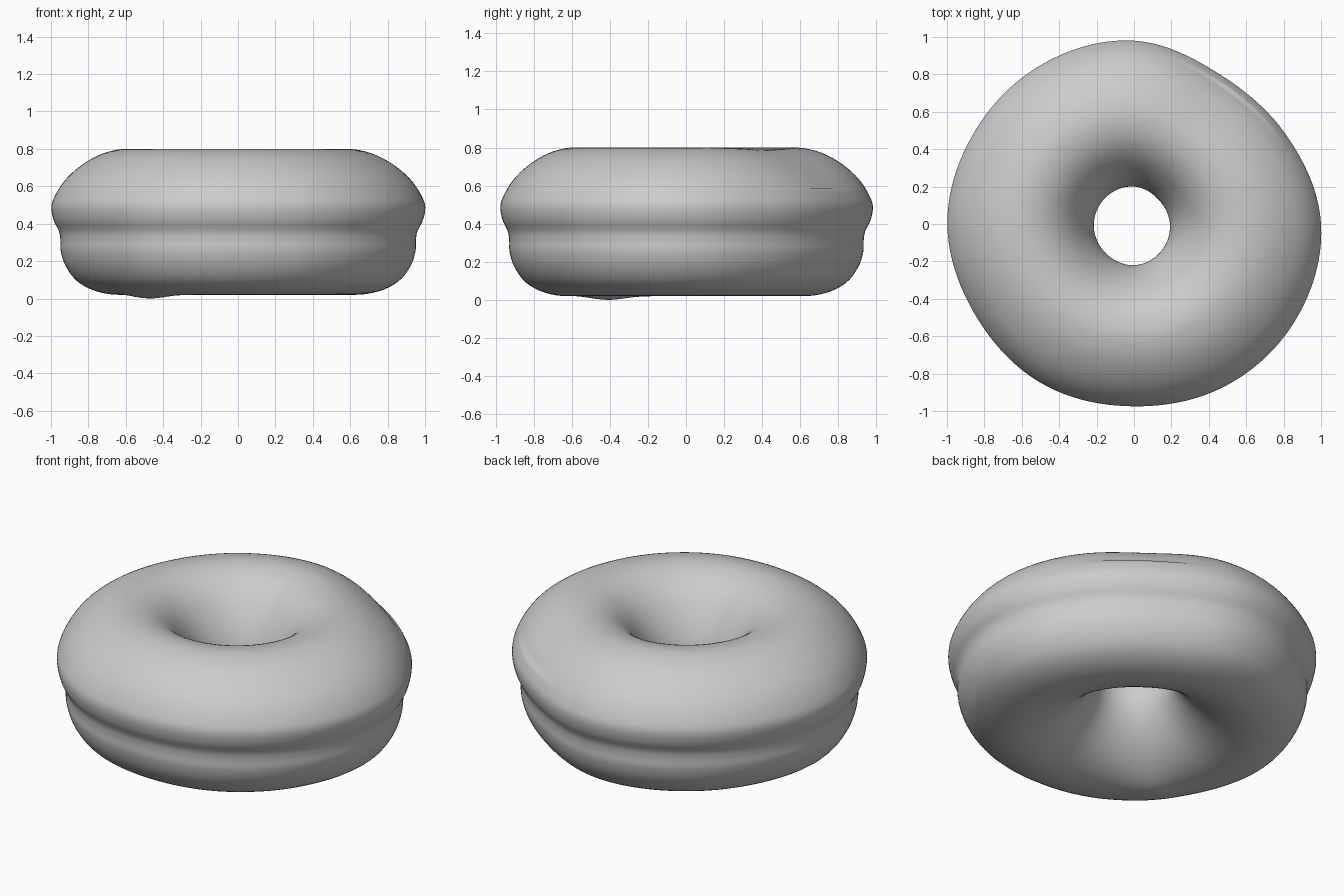
import bpy, bmesh, math

if "Cube" in bpy.data.objects:
    bpy.data.objects.remove(bpy.data.objects["Cube"])

# closed cross-section: (t, z), t = 0 at the hole wall, 1 at the outer rim
PROFILE = [(1.0, .49), (.985, .42), (.948, .36), (.938, .31), (.935, .25), (.90, .17),
           (.82, .09), (.69, .038), (.53, .02), (.37, .045), (.22, .11), (.09, .21),
           (.015, .31), (0, .39), (.02, .48), (.085, .59), (.19, .70), (.32, .772),
           (.47, .80), (.61, .785), (.73, .745), (.84, .685), (.92, .62), (.975, .55)]
# outer radius every 30 degrees, and hole radius every 45 degrees
OUTER = [1.0, .943, .922, .98, .985, .985, .998, .978, .985, .975, .995, 1.005]
HOLE = [.192, .185, .20, .207, .215, .217, .22, .205]


def spline(vals, u):
    """Periodic Catmull-Rom, u in 0..1."""
    n = len(vals)
    i = int(u * n)
    f = u * n - i
    a, b, c, d = (vals[(i + k) % n] for k in (-1, 0, 1, 2))
    return b + .5 * f * (c - a + f * (2*a - 5*b + 4*c - d + f * (3*(b - c) + d - a)))


SEG, RING = 128, 96
ts, zs = [p[0] for p in PROFILE], [p[1] for p in PROFILE]
bm = bmesh.new()
rows = []
for i in range(SEG):
    u = i / SEG
    ang = 2 * math.pi * u
    ro, ri = spline(OUTER, u), spline(HOLE, u)
    row = []
    for j in range(RING):
        t, z = spline(ts, j / RING), spline(zs, j / RING)
        r = ri + t * (ro - ri)
        x, y = r * math.cos(ang), r * math.sin(ang)
        # small lump on the underside, slight dip at the back of the top
        if z < .2:
            z -= .02 * math.exp(-((x + .46)**2 + (y + .4)**2) / .02)
        elif z > .6:
            z -= .02 * math.exp(-((x - .45)**2 + (y - .6)**2) / .08)
        row.append(bm.verts.new((x, y, z)))
    rows.append(row)
for i in range(SEG):
    a, b = rows[i], rows[(i + 1) % SEG]
    for j in range(RING):
        k = (j + 1) % RING
        bm.faces.new((a[j], a[k], b[k], b[j])).smooth = True
bmesh.ops.recalc_face_normals(bm, faces=bm.faces)

# ring-shaped bun
me = bpy.data.meshes.new("donut")
bm.to_mesh(me)
bm.free()
mat = bpy.data.materials.new("light grey")
mat.diffuse_color = (.6, .6, .6, 1)
mat.use_nodes = True
mat.node_tree.nodes["Principled BSDF"].inputs["Base Color"].default_value = mat.diffuse_color
me.materials.append(mat)
bpy.context.collection.objects.link(bpy.data.objects.new("donut", me))
